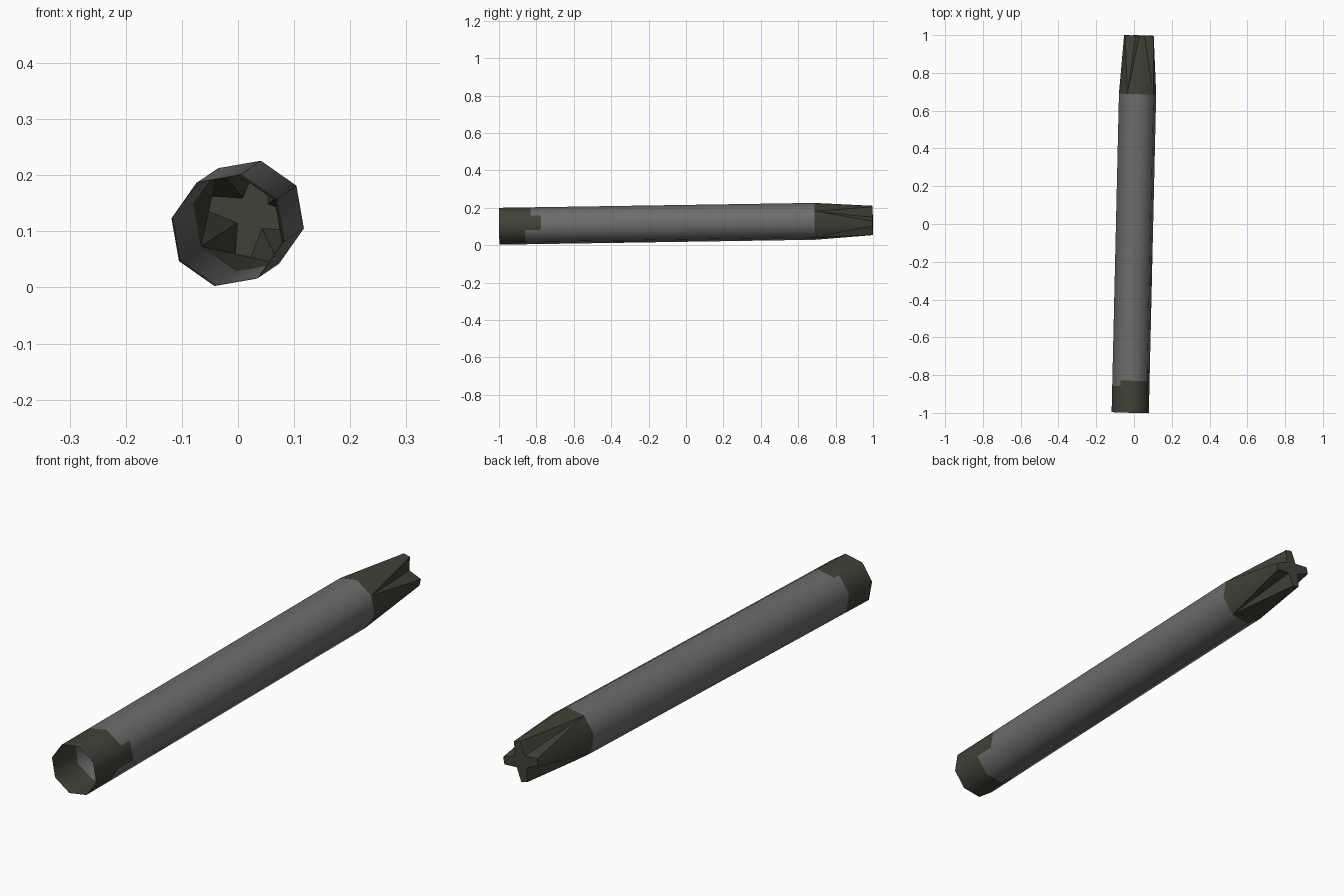
import bpy, bmesh, math
from mathutils import Vector

if "Cube" in bpy.data.objects:
    bpy.data.objects.remove(bpy.data.objects["Cube"])


def material(name, rgb):
    m = bpy.data.materials.new(name)
    m.diffuse_color = (*rgb, 1.0)
    m.use_nodes = True
    m.node_tree.nodes["Principled BSDF"].inputs["Base Color"].default_value = m.diffuse_color
    return m


grey = material("worn grey", (0.155, 0.148, 0.150))
dark = material("dark olive", (0.052, 0.054, 0.039))

# Slightly tilted axis of the tube and a frame around it
START, END = Vector((-0.020, -0.998, 0.101)), Vector((0.026, 0.998, 0.132))
AXIS = (END - START).normalized()
U = (Vector((1, 0, 0)) - AXIS * AXIS.x).normalized()
W = U.cross(AXIS).normalized()
if W.z < 0:
    W = -W
TURN = 32.4   # angle of the first octagon corner
R = 0.101


def point(y, radius, deg):
    c = START + (END - START) * ((y + 1) / 2)
    a = math.radians(deg)
    return c + (U * math.cos(a) + W * math.sin(a)) * radius


def ring(bm, y):
    return [bm.verts.new(point(y, R, TURN + 45 * k)) for k in range(8)]


def finish(bm, name):
    bmesh.ops.recalc_face_normals(bm, faces=bm.faces)
    mesh = bpy.data.meshes.new(name)
    bm.to_mesh(mesh)
    bm.free()
    ob = bpy.data.objects.new(name, mesh)
    bpy.context.collection.objects.link(ob)
    mesh.materials.append(grey)
    mesh.materials.append(dark)
    bpy.ops.object.select_all(action='DESELECT')
    ob.select_set(True)
    bpy.context.view_layer.objects.active = ob
    bpy.ops.object.shade_smooth_by_angle(angle=math.radians(50))
    return ob


# Hollow octagonal tube, with a dark band of uneven length at the open end
SHOULDER = 0.69
levels = [-1.0, -0.86, -0.83, -0.775, SHOULDER]
band_end = {0: -0.83, 1: -0.83, 7: -0.775}   # longer on the top and right sides
bm = bmesh.new()
rings = [ring(bm, y) for y in levels]
for i in range(len(levels) - 1):
    for k in range(8):
        n = (k + 1) % 8
        f = bm.faces.new((rings[i][k], rings[i][n], rings[i + 1][n], rings[i + 1][k]))
        f.material_index = 1 if levels[i + 1] <= band_end.get(k, -0.86) + 1e-4 else 0
finish(bm, "tube_body")

# Fluted tip: octagon tapering into a four-armed cross
bm = bmesh.new()
base = ring(bm, SHOULDER)
HALF = math.degrees(math.atan2(0.014, 0.077))
valleys = [bm.verts.new(point(1, 0.032, TURN + 90 * q)) for q in range(4)]
arms = [[bm.verts.new(point(1, 0.0785, TURN + 45 + 90 * q + s * HALF)) for s in (-1, 1)]
        for q in range(4)]
cross = []
for q in range(4):
    right, left = arms[q]
    v0, v1 = valleys[q], valleys[(q + 1) % 4]
    b0, b1, b2 = base[2 * q], base[2 * q + 1], base[(2 * q + 2) % 8]
    for tri in ((b1, left, right), (b0, b1, right), (b0, right, v0),
                (b1, b2, left), (b2, v1, left)):
        bm.faces.new(tri)
    cross += [v0, right, left]
bm.faces.new(cross)
for f in bm.faces:
    f.material_index = 1
finish(bm, "cross_tip")
